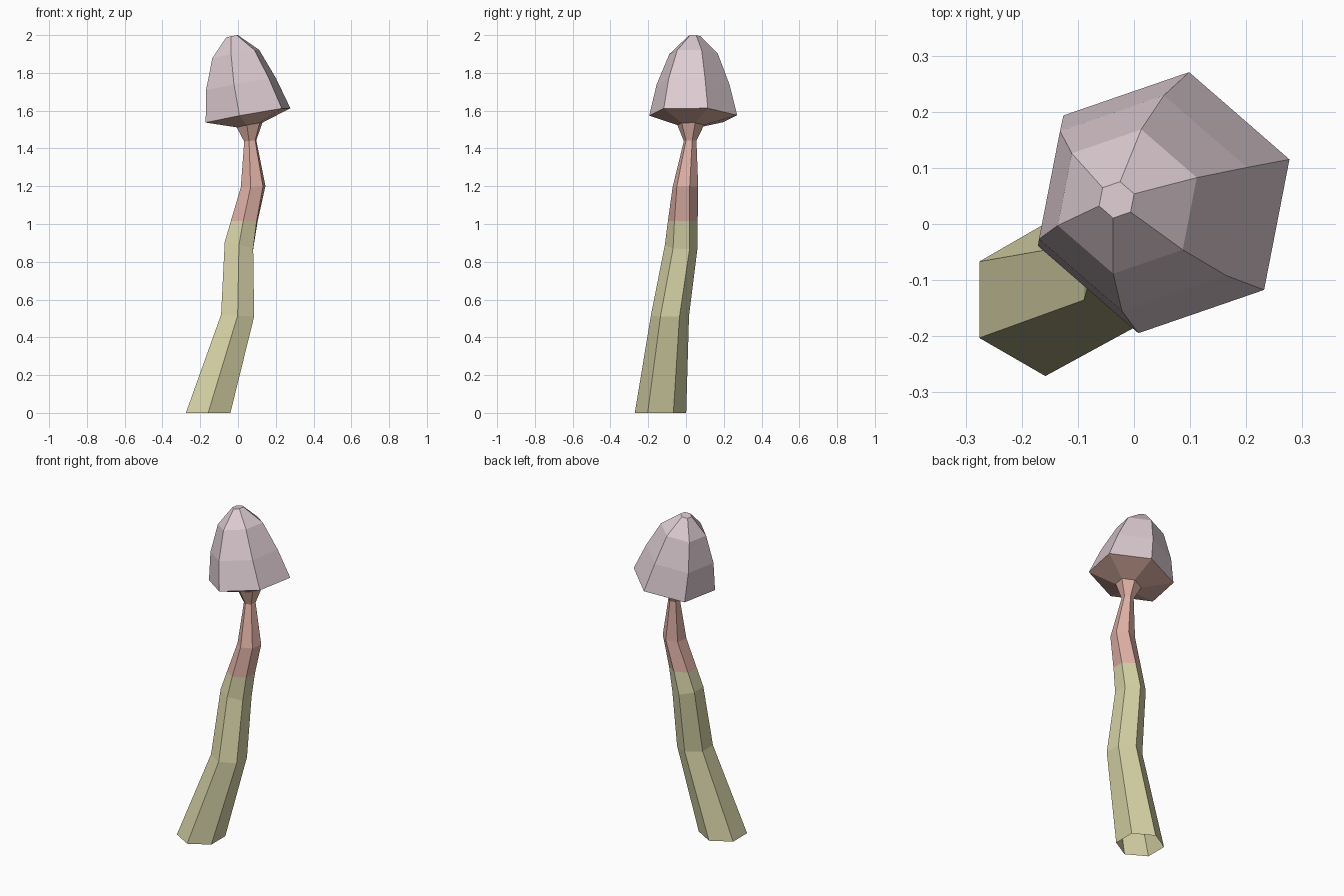
import bpy, bmesh, math

if "Cube" in bpy.data.objects:
    bpy.data.objects.remove(bpy.data.objects["Cube"])


def material(name, rgb):
    m = bpy.data.materials.new(name)
    m.diffuse_color = (*rgb, 1.0)
    m.use_nodes = True
    m.node_tree.nodes["Principled BSDF"].inputs["Base Color"].default_value = m.diffuse_color
    return m


olive = material("pale olive", (0.67, 0.645, 0.38))
pink = material("salmon pink", (0.73, 0.434, 0.37))
mauve = material("pale mauve", (0.72, 0.597, 0.638))


def loft(name, rings, mats, band_mats, close_top=False):
    """Six-sided skin through rings (x, y, z, radius, turn, x slope, y slope)."""
    bm = bmesh.new()
    loops = []
    for x, y, z, r, turn, sx, sy in rings:
        loop = []
        for i in range(6):
            a = math.radians(turn + 60 * i)
            dx, dy = r * math.cos(a), r * math.sin(a)
            loop.append(bm.verts.new((x + dx, y + dy, z + sx * dx + sy * dy)))
        loops.append(loop)
    for b, (lo, hi) in enumerate(zip(loops, loops[1:])):
        for i in range(6):
            j = (i + 1) % 6
            f = bm.faces.new((lo[i], lo[j], hi[j], hi[i]))
            f.material_index = band_mats[b]
    if close_top:
        f = bm.faces.new(loops[-1])
        f.material_index = band_mats[-1]
    me = bpy.data.meshes.new(name)
    bm.to_mesh(me)
    bm.free()
    for m in mats:
        me.materials.append(m)
    ob = bpy.data.objects.new(name, me)
    bpy.context.collection.objects.link(ob)
    return ob


# Bent stalk, open at the foot, olive below and pink above
loft("stalk", [
    (-0.158, -0.135, 0.0, 0.136, 30, 0, 0),
    (-0.002, -0.085, 0.515, 0.101, 30, -0.06, 0),
    (0.005, -0.025, 0.885, 0.087, 30, -0.22, -0.05),
    (0.033, -0.017, 1.015, 0.079, 26, 0, 0),
    (0.080, -0.003, 1.197, 0.069, 19, 0.05, 0),
    (0.065, 0.022, 1.44, 0.034, 19, 0.1, 0),
    (0.061, 0.025, 1.524, 0.072, 19, 0.19, -0.03),
], [olive, pink], [0, 0, 0, 1, 1, 1])

# Tilted cap with a pink underside
loft("cap", [
    (0.061, 0.025, 1.524, 0.072, 19, 0.19, -0.03),
    (0.053, 0.038, 1.575, 0.237, 19, 0.18, -0.03),
    (0.016, 0.037, 1.74, 0.196, 19, 0.18, -0.03),
    (-0.012, 0.040, 1.90, 0.131, 19, 0.19, -0.03),
    (-0.031, 0.043, 1.994, 0.033, 19, 0.19, -0.03),
], [pink, mauve], [0, 1, 1, 1], close_top=True)
